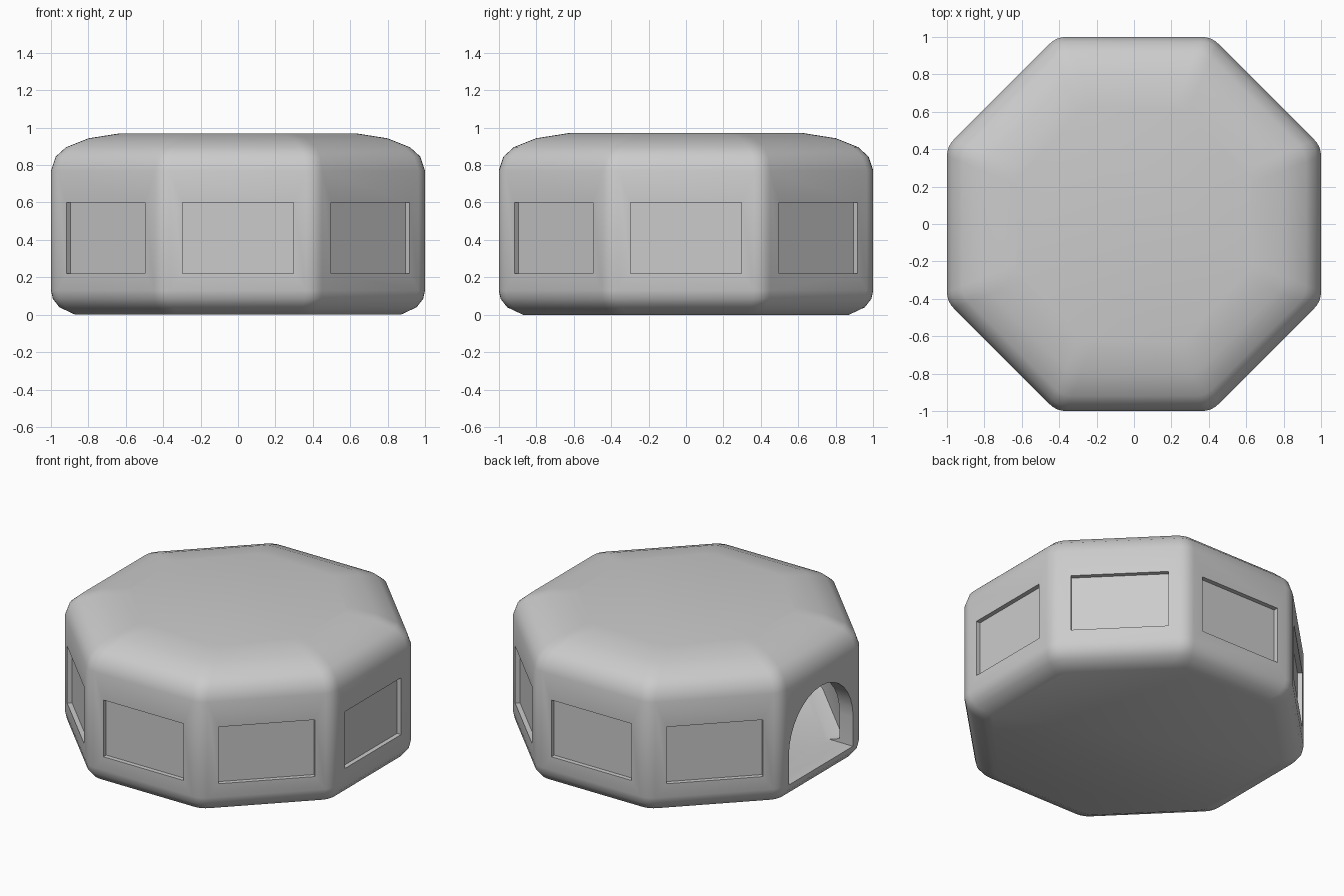
import bpy, bmesh, math
from mathutils import Vector, Matrix

if "Cube" in bpy.data.objects:
    bpy.data.objects.remove(bpy.data.objects["Cube"])

OUTER = [(.87, 0), (.955, .04), (.99, .085), (1, .13), (1, .77), (.975, .845),
         (.92, .895), (.80, .943), (.63, .97)]
INNER = [(.82, .12), (.90, .15), (.90, .74), (.86, .81), (.76, .85), (.60, .87)]


def new_object(name, bm):
    bmesh.ops.recalc_face_normals(bm, faces=bm.faces)
    me = bpy.data.meshes.new(name)
    bm.to_mesh(me)
    bm.free()
    ob = bpy.data.objects.new(name, me)
    bpy.context.collection.objects.link(ob)
    return ob


def ring_points(a, z, cut=.05, seg=4):
    # octagon of apothem a with rounded corners
    pts = []
    half = a * math.tan(math.pi / 8)
    r = cut / math.tan(math.pi / 8)
    for i in range(8):
        ang = i * math.pi / 4
        base = Vector((a - r, half - cut, 0))
        for s in range(seg + 1):
            t = s / seg * math.pi / 4
            p = base + Vector((math.cos(t), math.sin(t), 0)) * r
            p.z = z
            pts.append(Matrix.Rotation(ang, 3, 'Z') @ p)
    return pts


def octagon_loft(name, profile):
    bm = bmesh.new()
    rings = [[bm.verts.new(p) for p in ring_points(a, z)] for a, z in profile]
    n = len(rings[0])
    for lo, hi in zip(rings, rings[1:]):
        for i in range(n):
            j = (i + 1) % n
            bm.faces.new((lo[i], lo[j], hi[j], hi[i]))
    bm.faces.new(rings[0][::-1])
    bm.faces.new(rings[-1])
    return new_object(name, bm)


def prism(bm, outline, x0, x1, ang):
    # extrude a (side, z) outline along x, then turn it to face ang
    rot = Matrix.Rotation(ang, 3, 'Z')
    a, b = [[bm.verts.new(rot @ Vector((x, y, z))) for y, z in outline] for x in (x0, x1)]
    n = len(outline)
    for i in range(n):
        j = (i + 1) % n
        bm.faces.new((a[i], a[j], b[j], b[i]))
    bm.faces.new(a[::-1])
    bm.faces.new(b)


def subtract(target, cutter):
    mod = target.modifiers.new("cut", 'BOOLEAN')
    mod.object = cutter
    mod.operation = 'DIFFERENCE'
    mod.solver = 'EXACT'
    bpy.context.view_layer.objects.active = target
    bpy.ops.object.modifier_apply(modifier=mod.name)
    bpy.data.objects.remove(cutter)


# rounded octagonal shell, hollow inside
shell = octagon_loft("pod_shell", OUTER)
subtract(shell, octagon_loft("room_cutter", INNER))

# recessed windows on every side except the doorway
bm = bmesh.new()
for i in range(8):
    if i != 4:
        prism(bm, [(-.297, .22), (.297, .22), (.297, .60), (-.297, .60)], .97, 1.1, i * math.pi / 4)
subtract(shell, new_object("window_cutter", bm))

# arched doorway on the -x side
bm = bmesh.new()
arch = [(-.34, .125), (.34, .125)]
arch += [(.34 * math.cos(k * math.pi / 16), .32 + .34 * math.sin(k * math.pi / 16)) for k in range(17)]
prism(bm, arch, .8, 1.1, math.pi)
subtract(shell, new_object("door_cutter", bm))

# smooth shading with crisp openings
bpy.ops.object.select_all(action='DESELECT')
shell.select_set(True)
bpy.context.view_layer.objects.active = shell
bpy.ops.object.shade_smooth_by_angle(angle=math.radians(35))
